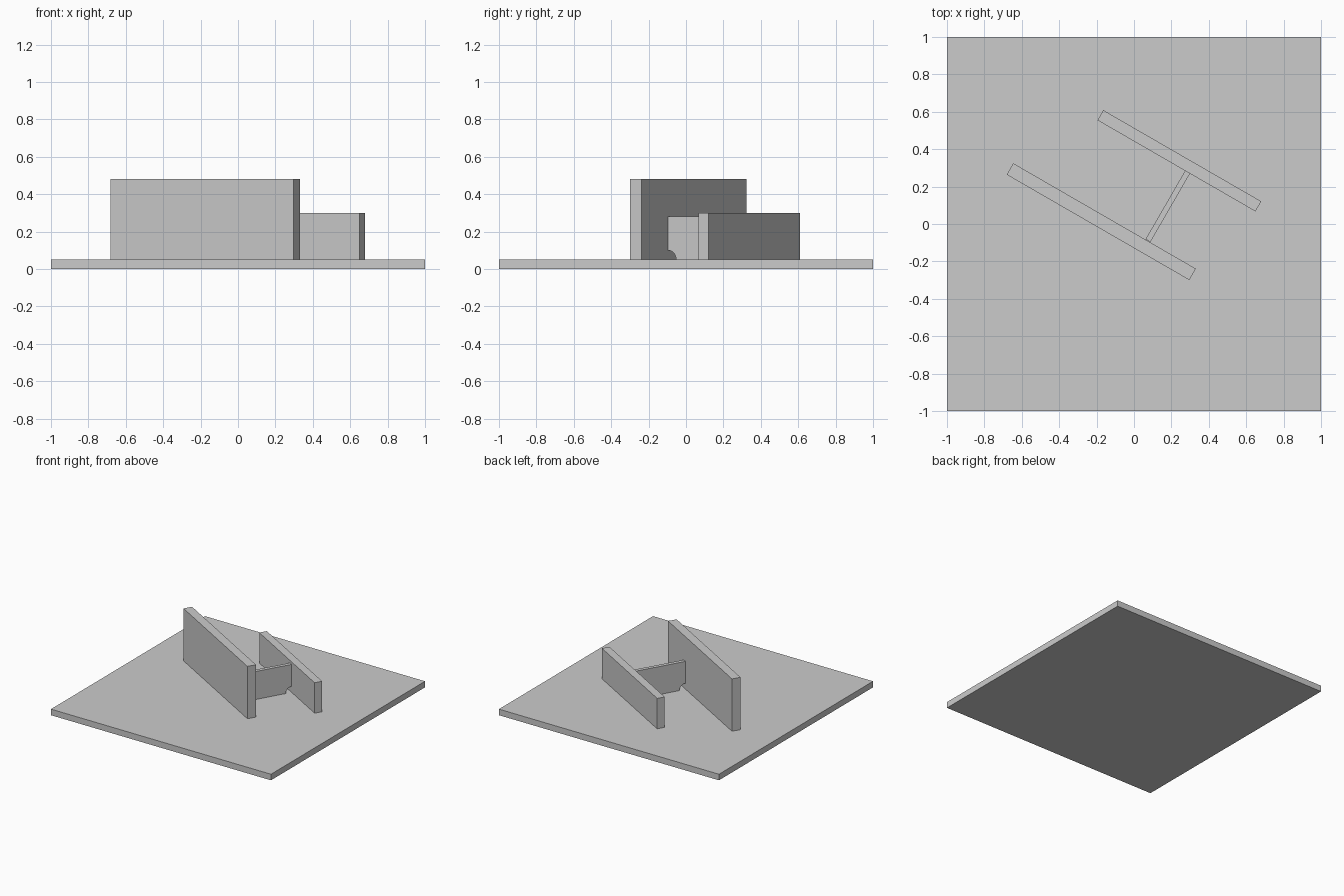
import bpy, bmesh, math
from mathutils import Matrix

cube = bpy.data.objects.get("Cube")
if cube:
    bpy.data.objects.remove(cube, do_unlink=True)

BASE_TOP = 0.05
WALL_TURN = math.radians(-30)

grey = bpy.data.materials.new("light_grey")
grey.use_nodes = True
colour = (0.6, 0.6, 0.6, 1)
grey.diffuse_color = colour
grey.node_tree.nodes["Principled BSDF"].inputs["Base Color"].default_value = colour


def slab(name, outline, thickness, centre, turn):
    """Extrude an (along, height) outline into an upright plate."""
    bm = bmesh.new()
    face = bm.faces.new([bm.verts.new((a, -thickness / 2, h)) for a, h in outline])
    extruded = bmesh.ops.extrude_face_region(bm, geom=[face])["geom"]
    verts = [v for v in extruded if isinstance(v, bmesh.types.BMVert)]
    bmesh.ops.translate(bm, verts=verts, vec=(0, thickness, 0))
    bmesh.ops.recalc_face_normals(bm, faces=bm.faces)
    place = Matrix.Translation((*centre, 0)) @ Matrix.Rotation(turn, 4, "Z")
    bmesh.ops.transform(bm, matrix=place, verts=bm.verts)
    mesh = bpy.data.meshes.new(name)
    bm.to_mesh(mesh)
    bm.free()
    mesh.materials.append(grey)
    obj = bpy.data.objects.new(name, mesh)
    bpy.context.collection.objects.link(obj)
    return obj


def rectangle(length, low, high):
    half = length / 2
    return [(-half, low), (half, low), (half, high), (-half, high)]


# Base plate and the two parallel walls
slab("base_plate", rectangle(2, 0, BASE_TOP), 2, (0, 0), 0)
slab("tall_wall", rectangle(1.127, BASE_TOP, 0.48), 0.07, (-0.175, 0.0125), WALL_TURN)
slab("short_wall", rectangle(0.975, BASE_TOP, 0.30), 0.062, (0.2425, 0.338), WALL_TURN)

# Thin cross rib with a rounded relief notch at each lower corner
half, radius, steps = 0.212, 0.05, 8
arc = [(half - radius * math.cos(t), BASE_TOP + radius * math.sin(t))
       for t in (math.pi / 2 * i / steps for i in range(steps + 1))]
right_side = arc + [(half, 0.28)]
left_side = [(-a, h) for a, h in reversed(right_side)]
slab("cross_rib", right_side + left_side, 0.03, (0.181, 0.095), WALL_TURN + math.pi / 2)
